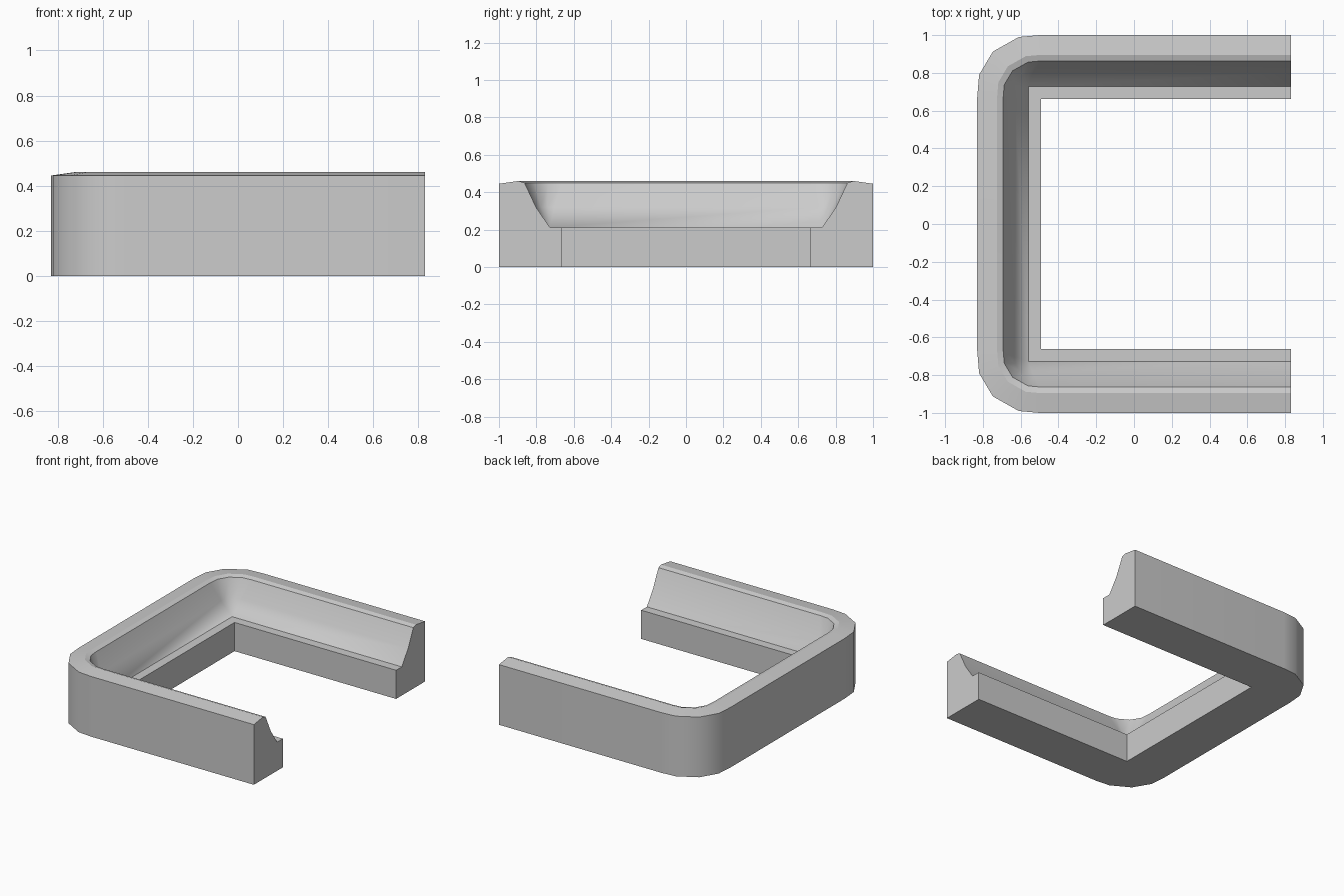
import bpy
import bmesh
import math

cube = bpy.data.objects.get("Cube")
if cube:
    bpy.data.objects.remove(cube, do_unlink=True)

# Plain grey material
grey = bpy.data.materials.new("plain_grey")
grey.use_nodes = True
colour = (0.6, 0.6, 0.6, 1)
grey.diffuse_color = colour
grey.node_tree.nodes["Principled BSDF"].inputs["Base Color"].default_value = colour

# Wall cross-section: (distance from the centre line, height)
PROFILE = [(1.0, 0), (1.0, 0.445), (0.895, 0.46), (0.863, 0.45),
           (0.802, 0.32), (0.728, 0.212), (0.662, 0.212), (0.662, 0)]
# Corner rounding: offsets inward from the square corner at full size
CORNER = [(0.33, 0), (0.22, 0.01), (0.083, 0.087), (0.01, 0.21), (0, 0.33)]
# How strongly each profile line is rounded; the ledge stays square
ROUNDING = [1, 1, 0.69, 0.6, 0.3, 0, 0, 0]
END_X = 0.83


def path(d, rounding):
    """U-shaped path at distance d: back arm, left corners, front arm."""
    left = d - 0.17
    back = [(-left + ox * rounding, d - oy * rounding) for ox, oy in CORNER]
    back.insert(0, (END_X, d))
    return back + [(x, -y) for x, y in reversed(back)]


# Sweep the section along the U
bm = bmesh.new()
lines = [[bm.verts.new((x, y, z)) for x, y in path(d, r)]
         for (d, z), r in zip(PROFILE, ROUNDING)]
for i, line in enumerate(lines):
    after = lines[(i + 1) % len(lines)]
    for j in range(len(line) - 1):
        bm.faces.new((line[j], line[j + 1], after[j + 1], after[j]))

# Close the two cut ends
for end in (0, -1):
    bm.faces.new([line[end] for line in lines])

# Merge the points that meet at the square inner corners
bmesh.ops.remove_doubles(bm, verts=bm.verts, dist=0.0005)
bmesh.ops.recalc_face_normals(bm, faces=bm.faces)
mesh = bpy.data.meshes.new("channel_wall")
bm.to_mesh(mesh)
bm.free()

wall = bpy.data.objects.new("channel_wall", mesh)
bpy.context.collection.objects.link(wall)
mesh.materials.append(grey)

# Smooth corners with crisp edges
bpy.context.view_layer.objects.active = wall
wall.select_set(True)
bpy.ops.object.shade_smooth_by_angle(angle=math.radians(40))

# Keep the top ridge crisp
for edge in mesh.edges:
    if all(mesh.vertices[v].co.z > 0.455 for v in edge.vertices):
        edge.use_edge_sharp = True
